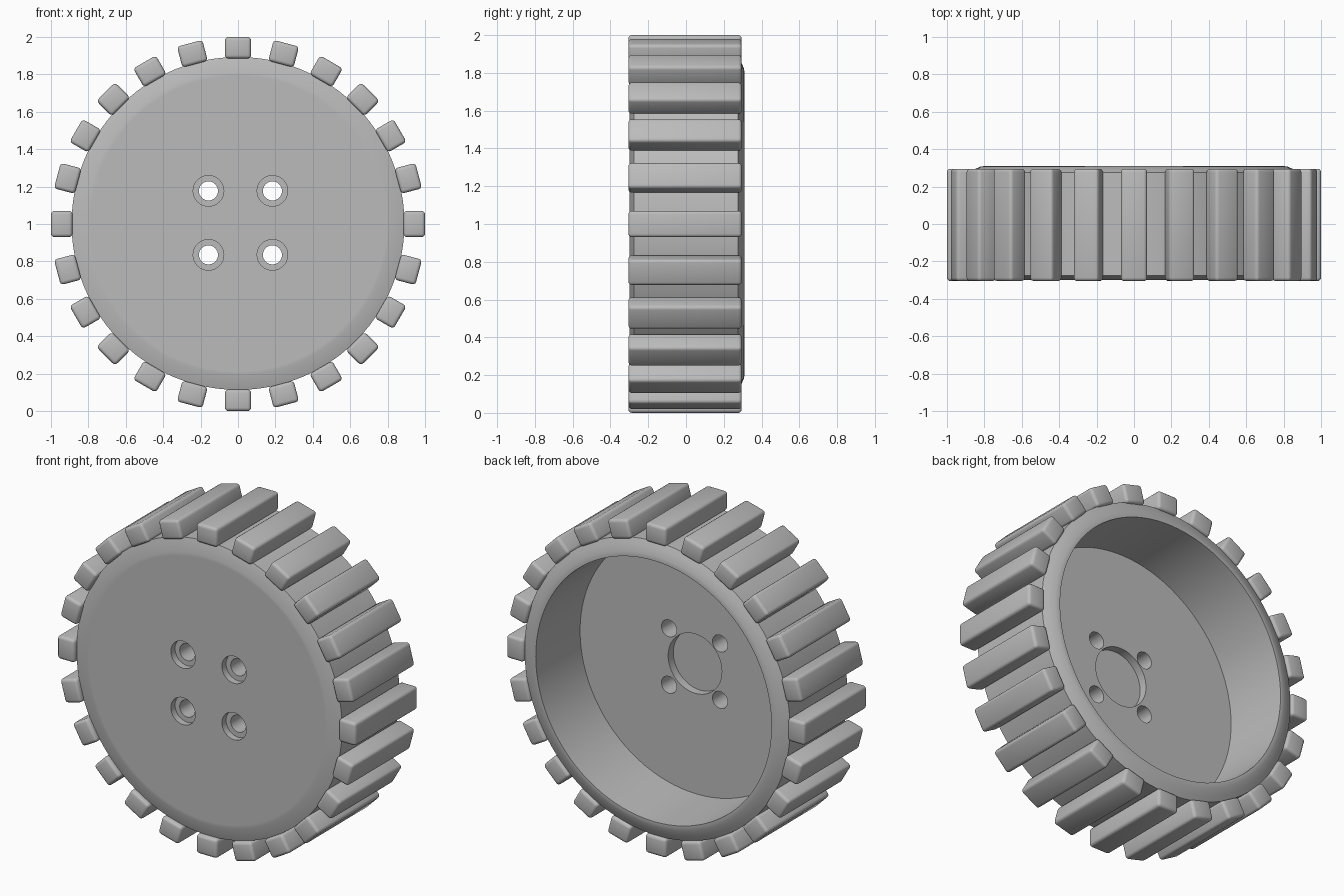
import bpy, bmesh, math
from mathutils import Matrix, Vector

if "Cube" in bpy.data.objects:
    bpy.data.objects.remove(bpy.data.objects["Cube"])

CENTRE = Vector((0, 0, 1))
TREADS = 24

grey = bpy.data.materials.new("plain grey")
grey.use_nodes = True
grey.diffuse_color = (0.5, 0.5, 0.5, 1)
grey.node_tree.nodes["Principled BSDF"].inputs["Base Color"].default_value = grey.diffuse_color


def finish(name, bm, location):
    bmesh.ops.recalc_face_normals(bm, faces=bm.faces)
    mesh = bpy.data.meshes.new(name)
    bm.to_mesh(mesh)
    bm.free()
    mesh.materials.append(grey)
    obj = bpy.data.objects.new(name, mesh)
    obj.location = location
    bpy.context.collection.objects.link(obj)
    return obj


def activate(obj):
    bpy.ops.object.select_all(action='DESELECT')
    obj.select_set(True)
    bpy.context.view_layer.objects.active = obj


def lathe(name, profile, steps, location):
    """Turn (radius, y) points around the y axis; ends lie on the axis."""
    bm = bmesh.new()
    verts = [bm.verts.new((r, y, 0)) for r, y in profile]
    edges = [bm.edges.new(pair) for pair in zip(verts, verts[1:])]
    bmesh.ops.spin(bm, geom=verts + edges, cent=(0, 0, 0), axis=(0, 1, 0),
                   angle=math.tau, steps=steps)
    bmesh.ops.remove_doubles(bm, verts=bm.verts, dist=1e-4)
    return finish(name, bm, location)


def cut(target, cutter):
    activate(target)
    mod = target.modifiers.new("cut", 'BOOLEAN')
    mod.operation = 'DIFFERENCE'
    mod.solver = 'EXACT'
    mod.object = cutter
    bpy.ops.object.modifier_apply(modifier=mod.name)
    bpy.data.objects.remove(cutter)


# Wheel body: closed dished front, deep open back with a rounded rim
body = lathe("wheel_body", [
    (0, -0.30), (0.79, -0.30), (0.81, -0.30), (0.89, -0.275),
    (0.89, 0.275), (0.86, 0.29), (0.82, 0.307), (0.80, 0.31), (0.79, 0.31),
    (0.78, -0.10), (0, -0.10)], 96, CENTRE + Vector((0, 0, 0.003)))

# Hub recess in the back floor
cut(body, lathe("hub_cutter", [(0, -0.15), (0.18, -0.15), (0.18, 0), (0, 0)],
                48, CENTRE + Vector((0.01, 0, 0.01))))

# Four counterbored bolt holes
for sx in (-1, 1):
    for sz in (-1, 1):
        spot = CENTRE + Vector((0.013 + sx * 0.171, 0, 0.006 + sz * 0.171))
        cut(body, lathe("bolt_cutter", [
            (0, -0.4), (0.082, -0.4), (0.082, -0.26), (0.051, -0.26),
            (0.051, 0), (0, 0)], 32, spot))

activate(body)
bpy.ops.object.shade_smooth_by_angle(angle=math.radians(30))

# Tread blocks: rounded bars set evenly around the body
bm = bmesh.new()
size = Matrix.Diagonal((0.14, 0.60, 0.115, 1))
for i in range(TREADS):
    place = (Matrix.Rotation(math.tau * i / TREADS, 4, 'Y')
             @ Matrix.Translation((0, -0.005, 0.9425)))
    bmesh.ops.create_cube(bm, size=1, matrix=place @ size)
bmesh.ops.bevel(bm, geom=bm.edges[:], offset=0.018, segments=3, profile=0.5,
                affect='EDGES')
treads = finish("tread_blocks", bm, CENTRE)
activate(treads)
bpy.ops.object.shade_smooth_by_angle(angle=math.radians(35))
